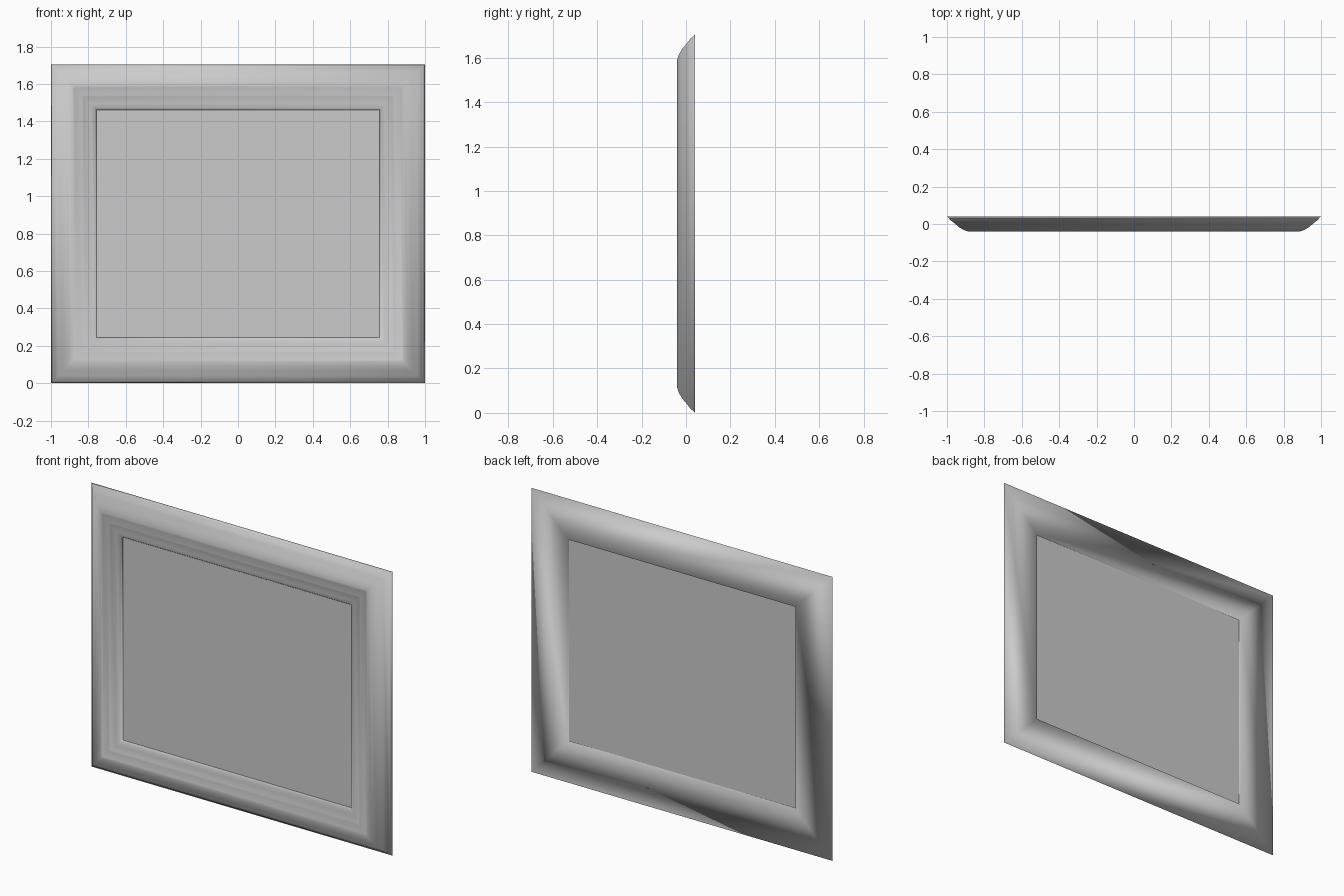
import bpy
import bmesh

cube = bpy.data.objects.get("Cube")
if cube:
    bpy.data.objects.remove(cube, do_unlink=True)

WIDTH, HEIGHT = 2.0, 1.705
BACK = 0.04
INSET = 0.245          # width of the moulding


def make_material(name, color):
    mat = bpy.data.materials.new(name)
    mat.use_nodes = True
    mat.diffuse_color = color
    mat.node_tree.nodes["Principled BSDF"].inputs["Base Color"].default_value = color
    return mat


def add_object(name, bm, mat, smooth):
    bmesh.ops.recalc_face_normals(bm, faces=bm.faces)
    for face in bm.faces:
        face.smooth = smooth
    mesh = bpy.data.meshes.new(name)
    bm.to_mesh(mesh)
    bm.free()
    mesh.materials.append(mat)
    obj = bpy.data.objects.new(name, mesh)
    bpy.context.collection.objects.link(obj)
    return obj


def ring(bm, inset, y):
    """Rectangle of vertices set in from the outer edge, at depth y."""
    x, low, high = WIDTH / 2 - inset, inset, HEIGHT - inset
    return [bm.verts.new((px, y, pz))
            for px, pz in ((-x, low), (x, low), (x, high), (-x, high))]


gray = make_material("plain gray", (0.6, 0.6, 0.6, 1))

# Moulding cross-section as (inset, depth), from the outer back edge inwards
profile = [
    (0, BACK), (0.012, 0.03), (0.016, 0.022),                   # thin rim
    (0.04, 0.004), (0.065, -0.017), (0.09, -0.032), (0.115, -0.04),  # rounded side
    (0.125, -0.036), (0.165, -0.036), (0.175, -0.031),          # shallow step
    (0.21, -0.027), (0.235, -0.02), (INSET, -0.008),            # inner lip
    (INSET, BACK),
]

# Frame: mitred sweep of the closed cross-section
bm = bmesh.new()
rings = [ring(bm, *point) for point in profile]
for a, b in zip(rings, rings[1:] + rings[:1]):
    for i in range(4):
        j = (i + 1) % 4
        bm.faces.new((a[i], a[j], b[j], b[i]))
add_object("frame", bm, gray, True)

# Panel: board filling the opening, slightly recessed at the back
bm = bmesh.new()
front = ring(bm, INSET - 0.002, -0.01)
rear = ring(bm, INSET - 0.002, 0.03)
bm.faces.new(front)
bm.faces.new(rear)
for i in range(4):
    j = (i + 1) % 4
    bm.faces.new((front[i], front[j], rear[j], rear[i]))
add_object("panel", bm, gray, False)
